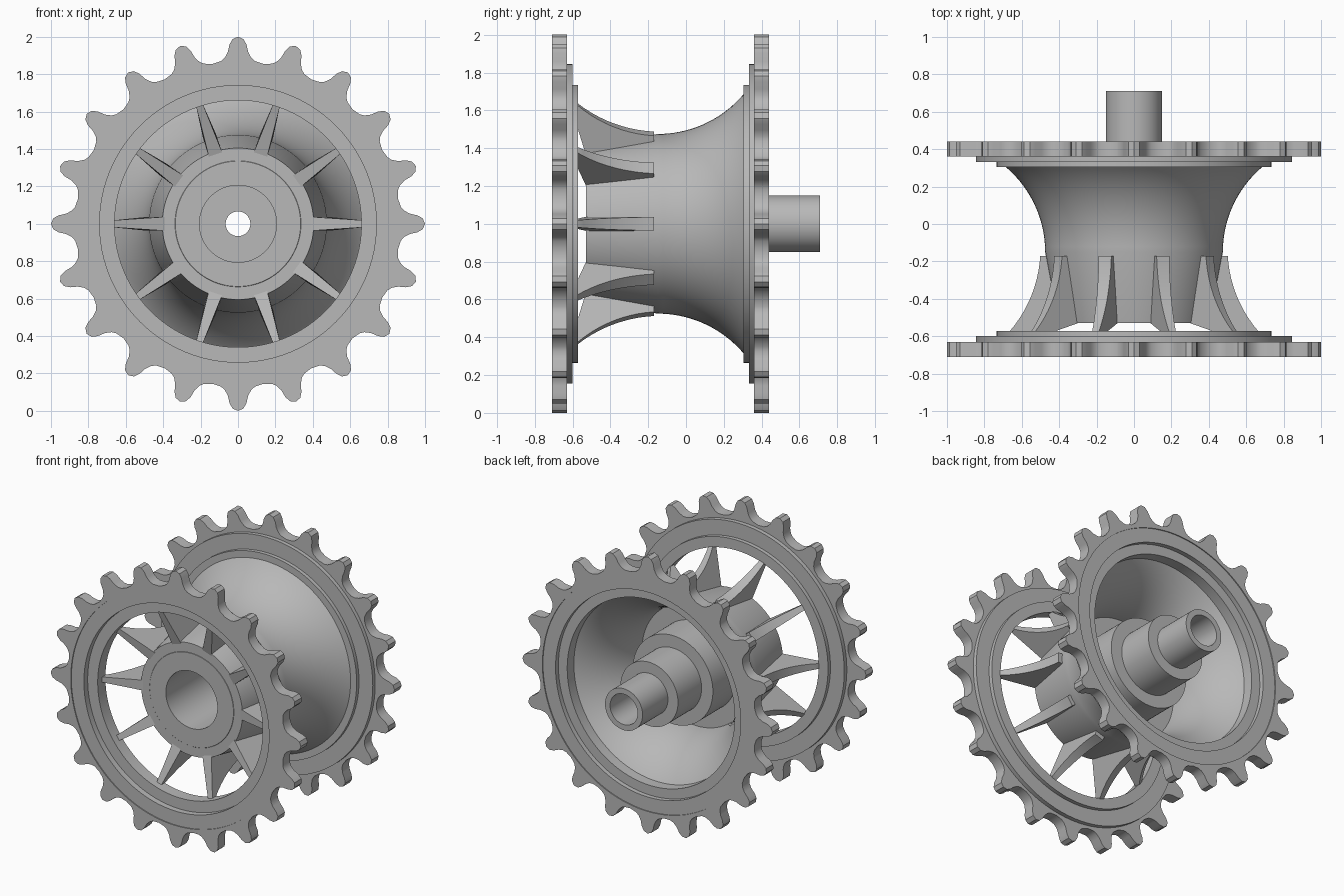
import bpy, bmesh
from math import sin, cos, radians, sqrt
from mathutils import Vector, Matrix

cube = bpy.data.objects.get("Cube")
if cube:
    bpy.data.objects.remove(cube, do_unlink=True)

steel = bpy.data.materials.new("grey_steel")
steel.use_nodes = True
GREY = (0.48, 0.48, 0.48, 1)
steel.diffuse_color = GREY
steel.node_tree.nodes["Principled BSDF"].inputs["Base Color"].default_value = GREY

SEGMENTS = 96
AXIS_Z = 1.0


def finish(name, bm):
    bmesh.ops.recalc_face_normals(bm, faces=bm.faces)
    mesh = bpy.data.meshes.new(name)
    bm.to_mesh(mesh)
    bm.free()
    mesh.materials.append(steel)
    obj = bpy.data.objects.new(name, mesh)
    bpy.context.collection.objects.link(obj)
    mesh.shade_smooth()
    mesh.set_sharp_from_angle(angle=radians(32))
    return obj


def polar(angle, y, r):
    return Vector((r * cos(angle), y, AXIS_Z + r * sin(angle)))


def loft(name, sections):
    """Join closed (y, radius) sections placed around the wheel axis."""
    bm = bmesh.new()
    rings = [[bm.verts.new(polar(a, y, r)) for y, r in pts] for a, pts in sections]
    for i, ring in enumerate(rings):
        after = rings[(i + 1) % len(rings)]
        for j in range(len(ring)):
            k = (j + 1) % len(ring)
            bm.faces.new((ring[j], ring[k], after[k], after[j]))
    return finish(name, bm)


def lathe(name, profile):
    return loft(name, [(radians(360 * i / SEGMENTS), profile) for i in range(SEGMENTS)])


def flare(y, waist_y=-0.15, waist=0.475, curve=0.596):
    """Radius of the trumpet-shaped body at depth y."""
    return waist + curve - sqrt(curve ** 2 - (y - waist_y) ** 2)


# Toothed rings: one half tooth, mirrored and repeated
half_tooth = [(6, 0.875), (4.6, 0.89), (3.4, 0.92), (2.7, 0.96), (1.7, 0.988)]
tooth = [(-9, 0.866)] + [(-a, r) for a, r in half_tooth] + [(0, 1.0)] + half_tooth[::-1]


def toothed_ring(name, y0, y1, teeth=20, inner=0.84):
    step = 360 / teeth
    sections = [(radians(t * step + a), [(y0, inner), (y0, r), (y1, r), (y1, inner)])
                for t in range(teeth) for a, r in tooth]
    return loft(name, sections)


toothed_ring("front_toothed_ring", -0.71, -0.63)
toothed_ring("rear_toothed_ring", 0.36, 0.44)

# Stepped front rim with the open spoke window inside it
lathe("front_rim", [(-0.66, 0.66), (-0.66, 0.74), (-0.703, 0.74), (-0.703, 0.845),
                    (-0.60, 0.845), (-0.60, 0.735), (-0.572, 0.735), (-0.572, 0.66)])

# Stepped rear rim
lathe("rear_rim", [(0.40, 0.67), (0.40, 0.74), (0.433, 0.74), (0.433, 0.845),
                   (0.332, 0.845), (0.332, 0.735), (0.305, 0.735), (0.305, 0.67)])

# Hollow trumpet body, tapered front hub and stepped rear axle in one turning
COUNT = 16
outer = [-0.15 + 0.47 * i / COUNT for i in range(COUNT + 1)]
inner = [0.40 - 0.52 * i / COUNT for i in range(COUNT + 1)]
body = [(-0.53, 0.206), (-0.53, 0.335), (-0.528, 0.337), (-0.528, 0.405)]
body += [(y, flare(y)) for y in outer]
body += [(0.40, 0.72)]
body += [(y, flare(y) - 0.04) for y in inner]
body += [(-0.12, 0.32), (0.15, 0.32), (0.15, 0.23), (0.42, 0.23), (0.42, 0.15),
         (0.71, 0.15), (0.71, 0.11), (0.30, 0.11), (0.30, 0.066), (0.0, 0.066), (0.0, 0.206)]
lathe("hub_and_axle", body)


# Curved spokes: (y, radius) outline, thinner towards the rim
def spoke(name, angle):
    outline = [(-0.17, 0.38), (-0.525, 0.38), (-0.615, 0.68)]
    for i in range(11):
        y = -0.585 + 0.415 * i / 10
        outline.append((y, flare(y, -0.13, 0.50, 0.68)))
    bm = bmesh.new()
    sides = []
    for side in (-1, 1):
        ring = []
        for y, r in outline:
            taper = min(max((r - 0.40) / 0.27, 0), 1)
            front = min(max((-0.17 - y) / 0.41, 0), 1)
            half = 0.038 - 0.020 * taper * (0.3 + 0.7 * front)
            ring.append(bm.verts.new((r, y, side * half)))
        sides.append(ring)
        bm.faces.new(ring)
    for j in range(len(outline)):
        k = (j + 1) % len(outline)
        bm.faces.new((sides[0][j], sides[0][k], sides[1][k], sides[1][j]))
    bm.transform(Matrix.Translation((0, 0, AXIS_Z)) @ Matrix.Rotation(-angle, 4, 'Y'))
    return finish(name, bm)


for n in range(10):
    spoke(f"spoke_{n + 1}", radians(36 * n))
